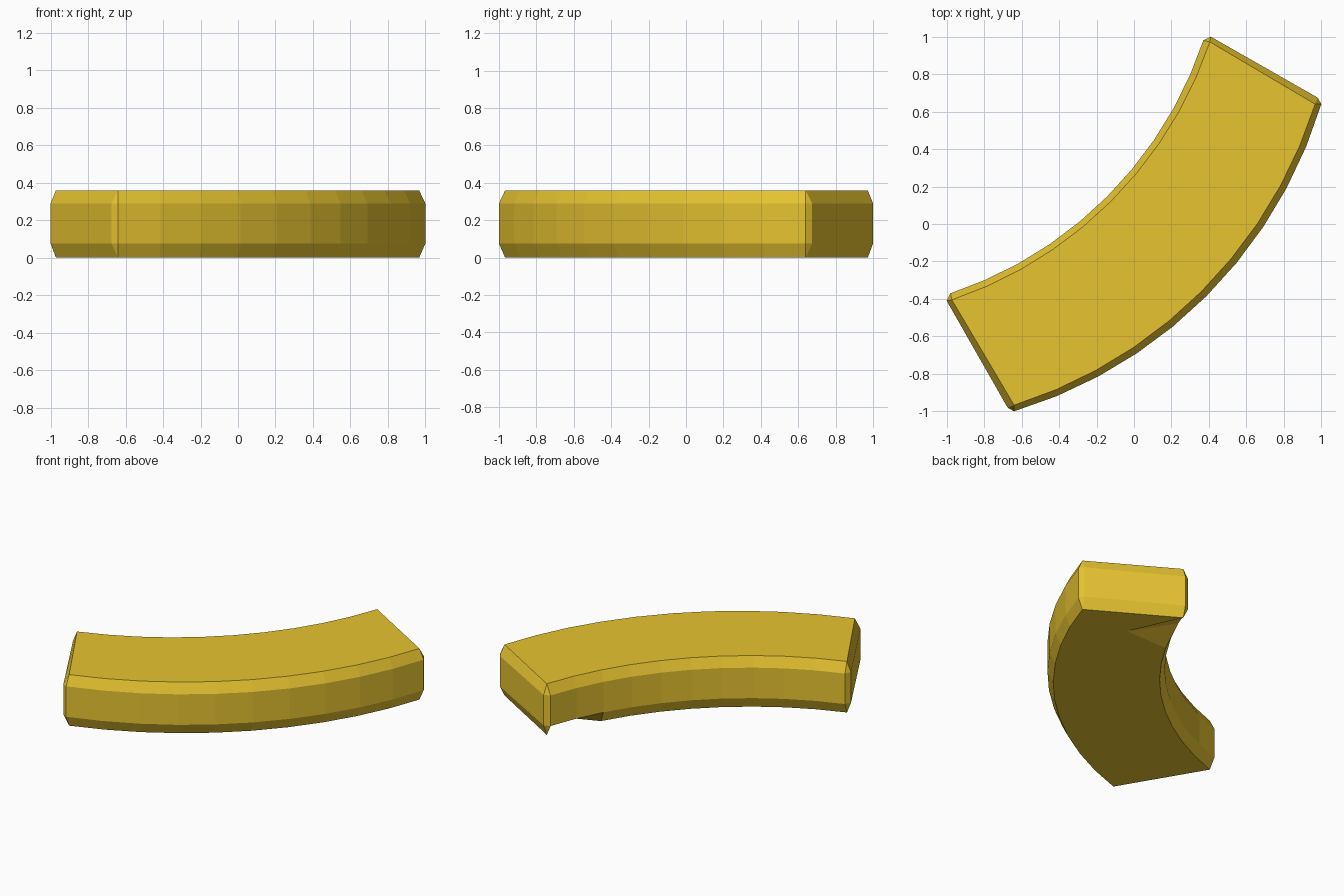
import bpy, bmesh, math

if "Cube" in bpy.data.objects:
    bpy.data.objects.remove(bpy.data.objects["Cube"])

N = 10                      # segments along the curve
H, LO, HI = 0.36, 0.075, 0.29
S = math.sqrt(2)


def arc(end, m):
    """Arc symmetric about y = -x, from end through (m, -m) to the mirrored end."""
    pe, pf = (end[0] - end[1]) / S, (end[0] + end[1]) / S
    sag = m * S - pe
    r = (pf * pf + sag * sag) / (2 * sag)
    half = math.asin(pf / r)
    pts = []
    for i in range(N + 1):
        a = half * (1 - 2 * i / N)
        e, f = m * S - r + r * math.cos(a), r * math.sin(a)
        pts.append(((e + f) / S, (f - e) / S))
    return pts


bm = bmesh.new()


def row(pts, z):
    return [bm.verts.new((x, y, z)) for x, y in pts]


# long edges of the bevelled curved bar
cap_in, cap_out = arc((0.405, 0.972), -0.122), arc((0.967, 0.64), 0.36)
side_in, side_out = arc((0.37, 0.98), -0.145), arc((1.0, 0.64), 0.386)
dented = list(cap_in)
dented[1] = (0.57, 0.61)    # underside notch near one end
bottom_in = row(dented, 0)
rails = [row(cap_in, H), row(side_in, HI), row(side_in, LO), bottom_in,
         row(cap_out, 0), row(side_out, LO), row(side_out, HI), row(cap_out, H)]
for a, b in zip(rails, rails[1:] + rails[:1]):
    for i in range(N):
        bm.faces.new((a[i], a[i + 1], b[i + 1], b[i]))

# bevelled end caps with chamfered corners
ti, si, li, bi, bo, lo, so, to = rails
for k, mirrored in ((0, False), (N, True)):
    pts = [(0.41, 1.0), (0.98, 0.675)]
    if mirrored:
        pts = [(-y, -x) for x, y in pts]
    hi, low = row(pts, HI), row(pts, LO)
    for f in ((hi[0], hi[1], low[1], low[0]),
              (ti[k], to[k], hi[1], hi[0]),
              (low[0], low[1], bo[k], bi[k]),
              (si[k], hi[0], low[0], li[k]),
              (hi[1], so[k], lo[k], low[1]),
              (ti[k], hi[0], si[k]), (to[k], so[k], hi[1]),
              (bi[k], li[k], low[0]), (bo[k], low[1], lo[k])):
        bm.faces.new(f)

bmesh.ops.recalc_face_normals(bm, faces=bm.faces[:])
mesh = bpy.data.meshes.new("curved_bar")
bm.to_mesh(mesh)
bm.free()
obj = bpy.data.objects.new("curved_bar", mesh)
bpy.context.collection.objects.link(obj)

mat = bpy.data.materials.new("yellow")
mat.diffuse_color = (0.8, 0.55, 0.03, 1)
mat.use_nodes = True
mat.node_tree.nodes["Principled BSDF"].inputs["Base Color"].default_value = mat.diffuse_color
mesh.materials.append(mat)
